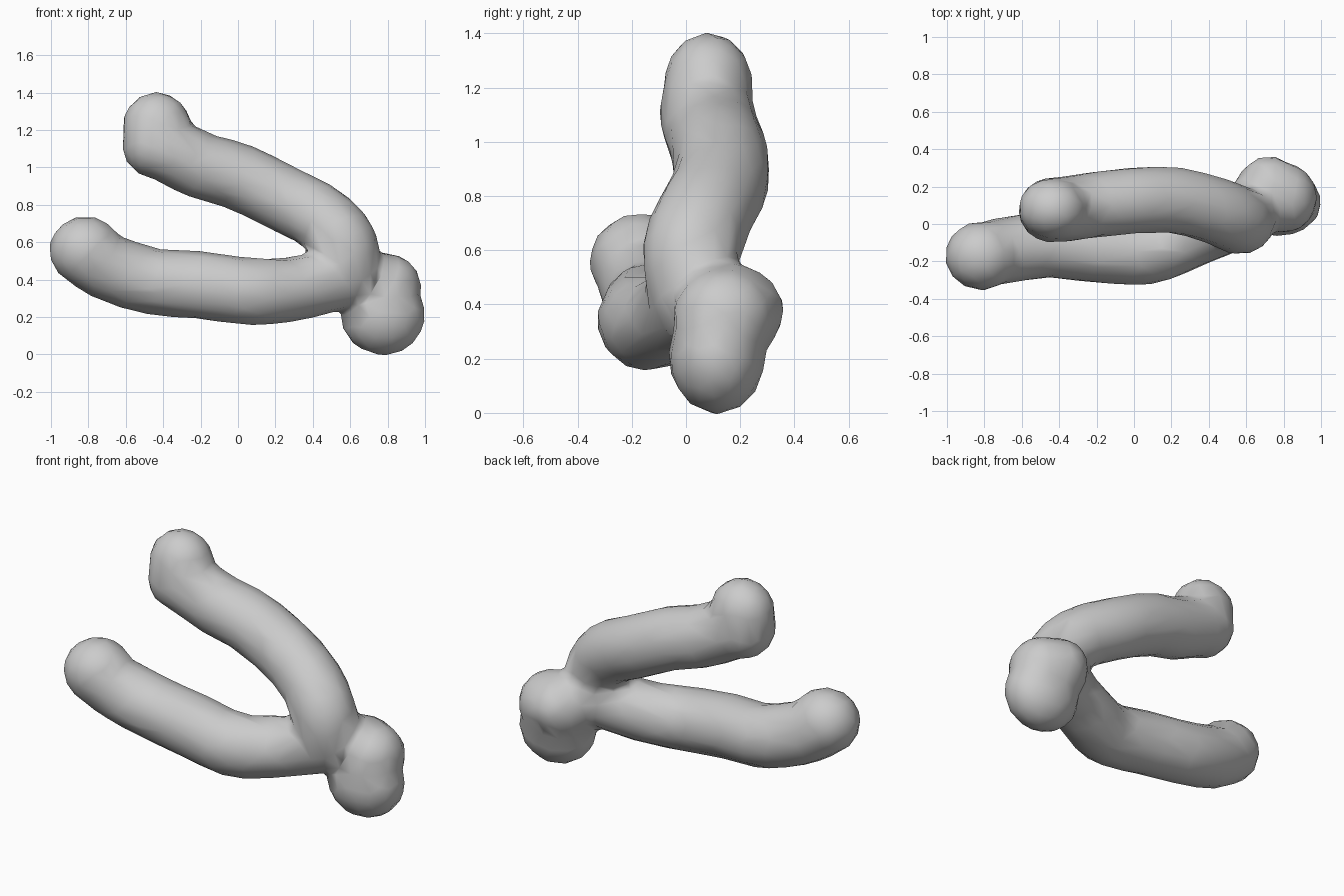
import bpy, bmesh, math
from mathutils import Vector, Matrix

if "Cube" in bpy.data.objects:
    bpy.data.objects.remove(bpy.data.objects["Cube"])

SIDES, STEPS = 14, 4


def spline(pts):
    """Catmull-Rom through (x, y, z, radius) points."""
    p = [Vector(q) for q in pts]
    p = [2 * p[0] - p[1]] + p + [2 * p[-1] - p[-2]]
    out = []
    for i in range(1, len(p) - 2):
        a, b, c, d = p[i - 1:i + 3]
        for s in range(STEPS):
            t = s / STEPS
            out.append(0.5 * (2 * b + (c - a) * t + (2 * a - 5 * b + 4 * c - d) * t * t
                              + (3 * b - a - 3 * c + d) * t ** 3))
    return out + [p[-2]]


def ball(bm, centre, size):
    """Ellipsoid with the given half-widths."""
    bmesh.ops.create_icosphere(bm, subdivisions=3, radius=1,
                               matrix=Matrix.Translation(centre) @ Matrix.Diagonal((*size, 1)))


def limb(bm, pts):
    """Closed round tube along a spline."""
    path = spline(pts)
    rings = []
    for i, q in enumerate(path):
        d = (path[min(i + 1, len(path) - 1)] - path[max(i - 1, 0)]).to_3d()
        d.normalize()
        u = d.cross(Vector((0, 1, 0))).normalized()
        v = d.cross(u)
        rings.append([bm.verts.new(q.to_3d() + q[3] * (u * math.cos(a) + v * math.sin(a)))
                      for a in (2 * math.pi * k / SIDES for k in range(SIDES))])
    for r0, r1 in zip(rings, rings[1:]):
        for k in range(SIDES):
            n = (k + 1) % SIDES
            bm.faces.new((r0[k], r0[n], r1[n], r1[k]))
    bm.faces.new(rings[0][::-1])
    bm.faces.new(rings[-1])
    ball(bm, path[-1].to_3d(), [path[-1][3]] * 3)


bm = bmesh.new()
# upper arm, with its raised tip
limb(bm, [(-0.43, 0.075, 1.14, .175), (-0.36, 0.08, 1.09, .178), (-0.2, 0.105, 1.01, .178),
          (0.0, 0.125, 0.95, .18), (0.23, 0.125, 0.84, .18), (0.44, 0.07, 0.73, .18),
          (0.56, 0.02, 0.6, .183), (0.59, 0.03, 0.45, .175)])
ball(bm, (-0.435, 0.082, 1.215), (.185, .165, .188))
ball(bm, (-0.44, 0.075, 1.12), (.18, .175, .18))
# lower arm, curving up at the far end
limb(bm, [(-0.83, -0.17, 0.54, .17), (-0.68, -0.14, 0.46, .18), (-0.45, -0.11, 0.39, .18),
          (-0.2, -0.135, 0.37, .182), (0.08, -0.145, 0.335, .18), (0.3, -0.065, 0.35, .172),
          (0.48, 0.0, 0.39, .168), (0.62, 0.06, 0.41, .16)])
ball(bm, (-0.815, -0.17, 0.555), (.195, .185, .185))
# short stub at the joint, ending in a knob
limb(bm, [(0.58, 0.05, 0.45, .16), (0.65, 0.1, 0.41, .17), (0.72, 0.16, 0.365, .19)])
ball(bm, (0.775, 0.115, 0.21), (.228, .18, .215))
ball(bm, (0.80, 0.14, 0.36), (.18, .19, .18))
ball(bm, (0.72, 0.18, 0.38), (.17, .185, .16))
bmesh.ops.recalc_face_normals(bm, faces=bm.faces)

mesh = bpy.data.meshes.new("forked_body")
bm.to_mesh(mesh)
bm.free()
body = bpy.data.objects.new("forked_body", mesh)
bpy.context.collection.objects.link(body)

# fuse the limbs into one soft, coarsely faceted skin
fuse = body.modifiers.new("fuse", 'REMESH')
fuse.mode = 'VOXEL'
fuse.voxel_size = 0.025
fuse.use_smooth_shade = True
soft = body.modifiers.new("soften", 'SMOOTH')
soft.factor = 0.5
soft.iterations = 4
coarse = body.modifiers.new("coarsen", 'DECIMATE')
coarse.ratio = 0.06
